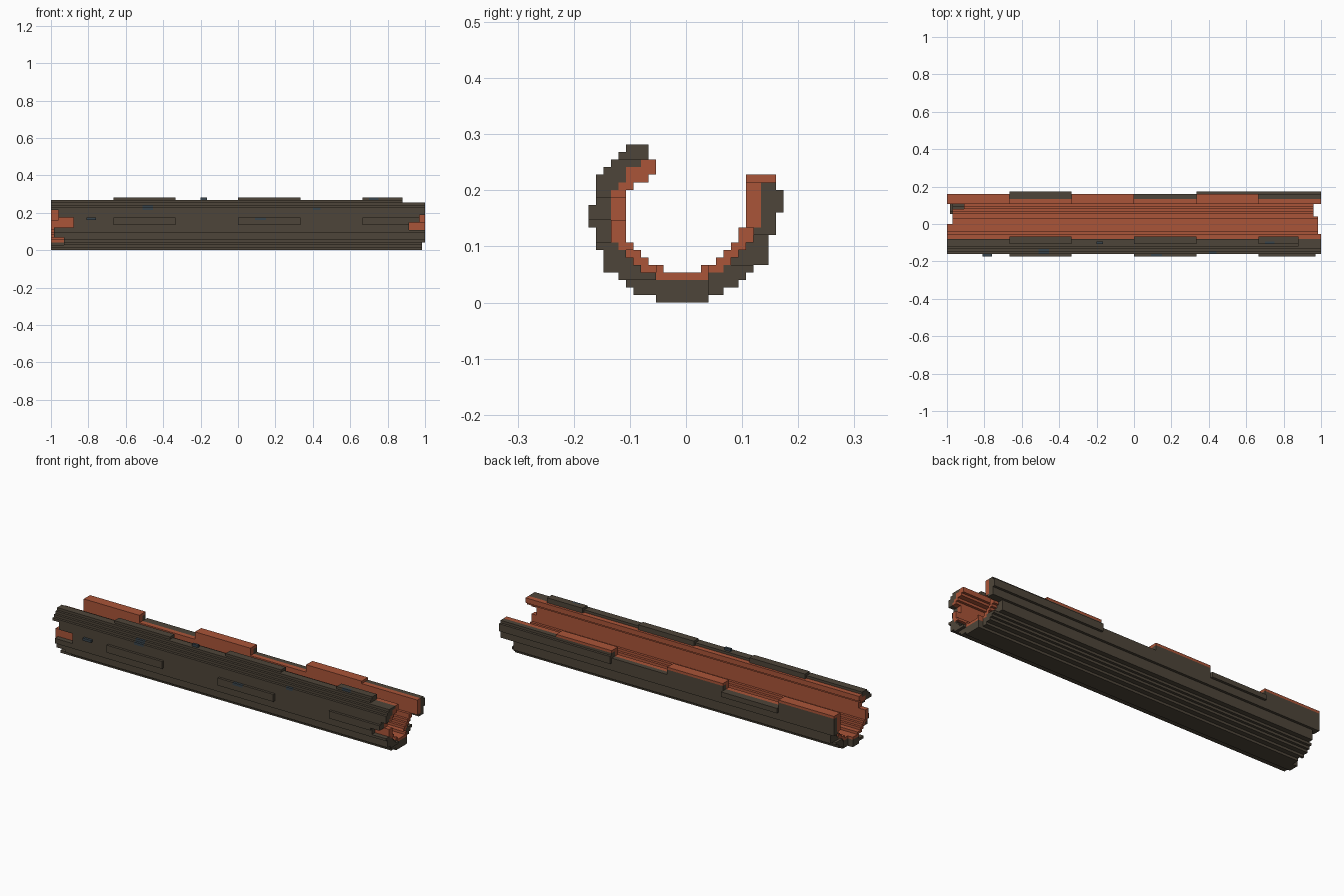
import bpy, bmesh

if "Cube" in bpy.data.objects:
    bpy.data.objects.remove(bpy.data.objects["Cube"])

V = 0.0134          # block size of the cross-section
NY, NZ = 26, 21     # cells across and up

# Cross-section by row: first and last solid cell of the outer outline
OUTER = ([(9, 15), (6, 17), (5, 19), (4, 20), (2, 21), (2, 23), (2, 23), (1, 23), (1, 23), (1, 24)]
         + [(0, 24)] * 2 + [(0, 25)] + [(1, 25)] * 2 + [(1, 24)] * 2
         + [(2, 8), (3, 8), (4, 7), (5, 7)])
# Hollow by row, starting at row 4
HOLLOW = dict(enumerate([(10, 14), (8, 16), (7, 17), (6, 18), (5, 19), (5, 19)]
                        + [(5, 20)] * 5 + [(6, 20), (8, 20), (9, 25), (9, 25), (8, 25), (8, 25)], 4))

# Moss: x range, cells across, rows
MOSS = [(-0.81, -0.76, (0, 0), (12, 12)), (-0.51, -0.455, (1, 2), (16, 17)),
        (-0.20, -0.165, (5, 5), (20, 20)), (0.09, 0.15, (0, 0), (12, 12)),
        (0.40, 0.44, (1, 1), (16, 16)), (0.70, 0.75, (5, 5), (20, 20))]

third = 1 / 3
XS = sorted({-1, -2 * third, -third, 0, third, 2 * third, 1,
             -.985, -.97, -.96, -.93, -.91, -.88, .88, .915, .93, .96, .97, .985}
            | {x for m in MOSS for x in m[:2]})


def hollow(i, k):
    return k in HOLLOW and HOLLOW[k][0] <= i <= HOLLOW[k][1]


def is_wood(i, k):
    """Inner wood: two cells beside the hollow, one cell below it."""
    if k > 18:
        return False
    if k in (16, 17) and i in (5, 6):
        return True
    near = [(i + d, k) for d in (-2, -1, 1, 2)] + [(i + d, k + 1) for d in (-1, 0, 1)]
    return any(hollow(a, b) for a, b in near)


def ends(i, k, wood):
    """Broken ends: x where this strand starts and stops."""
    lo, hi = -1.0, 1.0
    if i < 9:                                   # front wall
        if wood:
            if 12 <= k <= 15: lo = -.96
            if 11 <= k <= 13: hi = .97
            if 4 <= k <= 6: hi = .93
        else:
            if 2 <= k <= 4: lo = -.93
            elif 5 <= k <= 8: lo = -.985
            elif 9 <= k <= 12: lo = -.88
            elif 13 <= k <= 15: lo = -.96
            if k < 3: hi = .985
            elif 8 <= k <= 10: hi = .915
            elif 11 <= k <= 13: hi = .97
            elif k >= 19: hi = .88
    elif i < 17:                                # floor
        lo = -.97 if i >= 13 else -1
        hi = .985 if i <= 15 else .96
    else:                                       # back wall
        if wood and k < 10:
            lo, hi = (-.91, .96) if i >= 19 else (-.97, .96)
        elif k < 5:
            lo, hi = -.985, .96
        elif k < 9:
            lo, hi = -.97, .93
    return lo, hi


def part(i, k, x):
    """Which part fills this cell, or None."""
    if not (0 <= k < NZ and 0 <= i < NY and -1 < x < 1):
        return None
    a, b = OUTER[k]
    if not a <= i <= b or hollow(i, k):
        return None
    seg = int((x + 1) * 3)
    for x0, x1, (i0, i1), (k0, k1) in MOSS:
        if x0 < x < x1 and i0 <= i <= i1 and k0 <= k <= k1:
            return "moss"
    if i < 13:                                  # raised front segments alternate
        if seg % 2 == 0 and (i == 0 or k == 20 or (k == 19 and i == 7)):
            return None
    else:                                       # back rim heights and bulges
        if k > (16, 13, 16, 13, 16, 15)[seg] or (i == 25 and seg not in (1, 4, 5)):
            return None
    wood = is_wood(i, k)
    lo, hi = ends(i, k, wood)
    if not lo < x < hi:
        return None
    return "inner_wood" if wood else "bark"


mids = [(a + b) / 2 for a, b in zip(XS, XS[1:])]
grid = {(j, i, k): p for j, x in enumerate(mids) for i in range(NY) for k in range(NZ)
        if (p := part(i, k, x))}

COLOURS = {"bark": ("dark bark", (0.076, 0.060, 0.041, 1)),
           "inner_wood": ("orange wood", (0.40, 0.089, 0.040, 1)),
           "moss": ("blue grey moss", (0.040, 0.058, 0.072, 1))}
# Corner offsets of each face, keyed by direction
FACES = {(1, 0, 0): ((1, 0, 0), (1, 1, 0), (1, 1, 1), (1, 0, 1)),
         (-1, 0, 0): ((0, 0, 0), (0, 0, 1), (0, 1, 1), (0, 1, 0)),
         (0, 1, 0): ((0, 1, 0), (0, 1, 1), (1, 1, 1), (1, 1, 0)),
         (0, -1, 0): ((0, 0, 0), (1, 0, 0), (1, 0, 1), (0, 0, 1)),
         (0, 0, 1): ((0, 0, 1), (1, 0, 1), (1, 1, 1), (0, 1, 1)),
         (0, 0, -1): ((0, 0, 0), (0, 1, 0), (1, 1, 0), (1, 0, 0))}

# Build the exposed skin of each part
for name, (mat_name, colour) in COLOURS.items():
    bm = bmesh.new()
    verts = {}

    def vert(j, i, k):
        if (j, i, k) not in verts:
            verts[j, i, k] = bm.verts.new((XS[j], (i - NY / 2) * V, k * V))
        return verts[j, i, k]

    for (j, i, k), p in grid.items():
        if p != name:
            continue
        for (dj, di, dk), corners in FACES.items():
            if (j + dj, i + di, k + dk) not in grid:
                bm.faces.new([vert(j + a, i + b, k + c) for a, b, c in corners])
    mesh = bpy.data.meshes.new(name)
    bm.to_mesh(mesh)
    bm.free()
    mat = bpy.data.materials.new(mat_name)
    mat.diffuse_color = colour
    mat.use_nodes = True
    mat.node_tree.nodes["Principled BSDF"].inputs["Base Color"].default_value = mat.diffuse_color
    mesh.materials.append(mat)
    bpy.context.collection.objects.link(bpy.data.objects.new(name, mesh))
